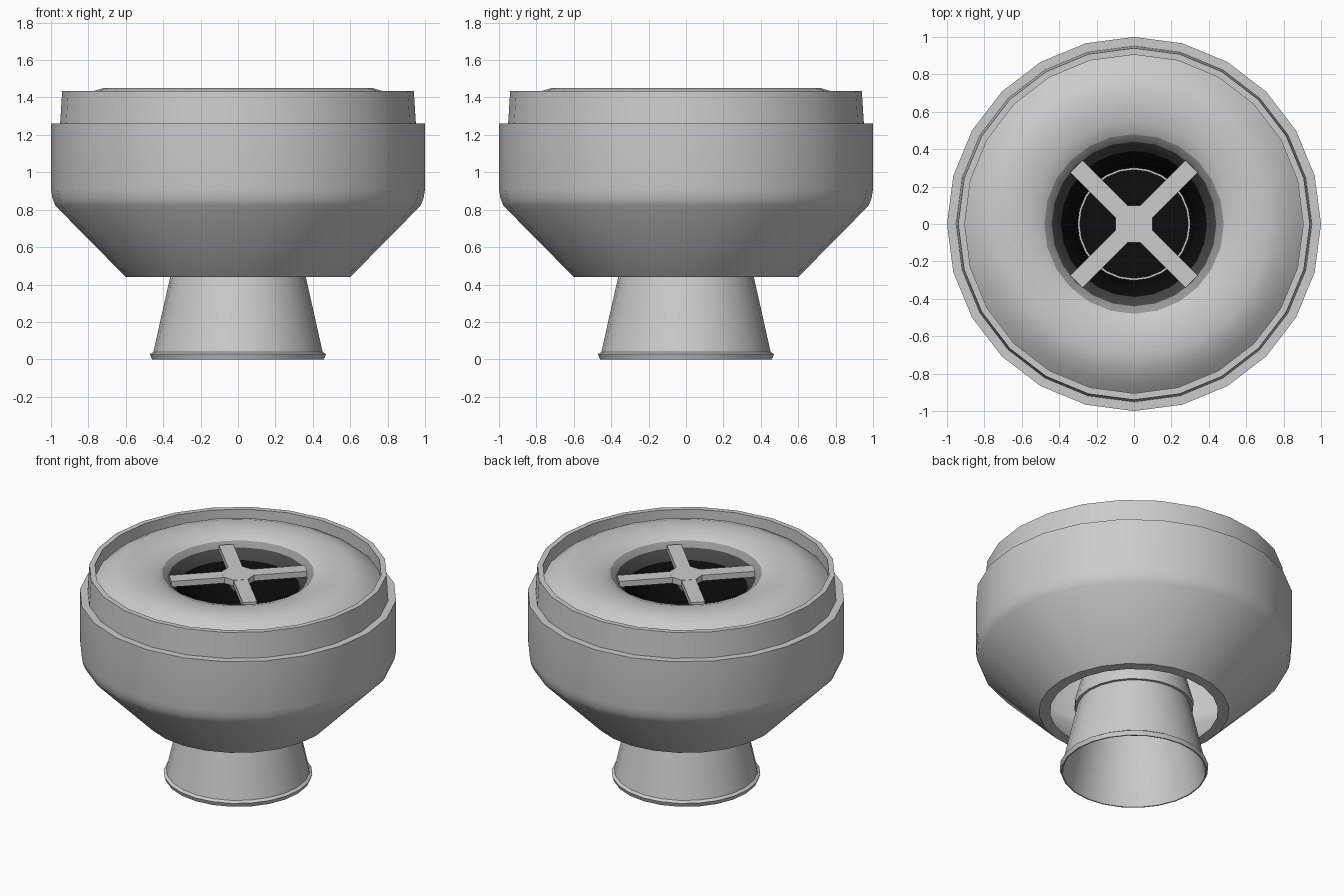
import bpy, bmesh, math
from math import cos, sin, pi

if "Cube" in bpy.data.objects:
    bpy.data.objects.remove(bpy.data.objects["Cube"])

SIDES = 24


def material(name, v):
    m = bpy.data.materials.new(name)
    m.diffuse_color = (v, v, v, 1)
    m.use_nodes = True
    m.node_tree.nodes["Principled BSDF"].inputs["Base Color"].default_value = m.diffuse_color
    return m


def finish(ob, angle=35):
    bpy.ops.object.select_all(action='DESELECT')
    ob.select_set(True)
    bpy.context.view_layer.objects.active = ob
    bpy.ops.object.shade_smooth_by_angle(angle=math.radians(angle))


def link(name, bm):
    me = bpy.data.meshes.new(name)
    bm.to_mesh(me)
    bm.free()
    ob = bpy.data.objects.new(name, me)
    bpy.context.collection.objects.link(ob)
    return ob


def lathe(name, profile, closed=True, mats=None, band_mat=None, cap=False):
    """Revolve (radius, z) points around z; open profiles run outside-in."""
    bm = bmesh.new()
    rings = [[bm.verts.new((r * cos(2 * pi * i / SIDES), r * sin(2 * pi * i / SIDES), z))
              for i in range(SIDES)] for r, z in profile]
    n = len(rings)
    for k in range(n if closed else n - 1):
        a, b = rings[k], rings[(k + 1) % n]
        for i in range(SIDES):
            j = (i + 1) % SIDES
            f = bm.faces.new((a[i], a[j], b[j], b[i]))
            if band_mat:
                f.material_index = band_mat[k]
    if cap:
        f = bm.faces.new(rings[-1])
        if band_mat:
            f.material_index = band_mat[-1]
    if closed:
        bmesh.ops.recalc_face_normals(bm, faces=bm.faces)
    ob = link(name, bm)
    for m in mats or []:
        ob.data.materials.append(m)
    finish(ob)
    return ob


# Outer bowl with a wall thickness
lathe("outer_shell", [(0.60, 0.44), (0.975, 0.82), (0.992, 0.86), (1.0, 0.91), (1.0, 1.26),
                      (0.945, 1.26), (0.945, 0.91), (0.91, 0.83), (0.53, 0.44)])

# Raised collar inside the bowl rim
lathe("top_ring", [(0.955, 1.20), (0.94, 1.435), (0.905, 1.435), (0.905, 1.20)])

# Rounded intake lip falling into a dark throat
grey = material("intake_grey", 0.8)
dim = material("intake_dim", 0.3)
dark = material("intake_dark", 0.06)
black = material("throat_black", 0.004)
lathe("intake_lip",
      [(0.91, 1.345), (0.85, 1.395), (0.78, 1.432), (0.72, 1.45), (0.63, 1.45), (0.55, 1.44),
       (0.48, 1.415), (0.44, 1.385), (0.39, 1.32), (0.35, 1.22), (0.32, 1.08), (0.30, 0.72)],
      closed=False, mats=[grey, dim, dark, black],
      band_mat=[0, 0, 0, 0, 0, 0, 1, 2, 3, 3, 3, 3], cap=True)

# Neck joining the throat to the nozzle
lathe("neck", [(0.31, 0.74), (0.375, 0.50), (0.375, 0.46), (0.34, 0.46), (0.29, 0.74)])

# Flared nozzle with a small foot bead
lathe("nozzle", [(0.352, 0.48), (0.365, 0.43), (0.41, 0.23), (0.452, 0.04), (0.47, 0.028),
                 (0.46, 0.0), (0.452, 0.0), (0.44, 0.04), (0.398, 0.23), (0.353, 0.43),
                 (0.34, 0.48)])

# Cross brace: two diagonal bars over an octagonal hub
for idx, ang in enumerate((pi / 4, -pi / 4)):
    bpy.ops.mesh.primitive_cube_add(size=1, location=(0, 0, 1.39 - 0.0005 * idx),
                                    rotation=(0, 0, ang))
    bar = bpy.context.object
    bar.name = f"cross_bar_{idx + 1}"
    bar.scale = (0.87, 0.092, 0.04)
bpy.ops.mesh.primitive_cylinder_add(vertices=8, radius=0.1 / cos(pi / 8), depth=0.042,
                                    location=(0, 0, 1.39), rotation=(0, 0, pi / 8))
bpy.context.object.name = "cross_hub"

# Small tapered boss under the hub
bpy.ops.mesh.primitive_cone_add(vertices=8, radius1=0.04, radius2=0.08, depth=0.07,
                                location=(0, 0, 1.335), rotation=(0, 0, pi / 8))
bpy.context.object.name = "hub_boss"
